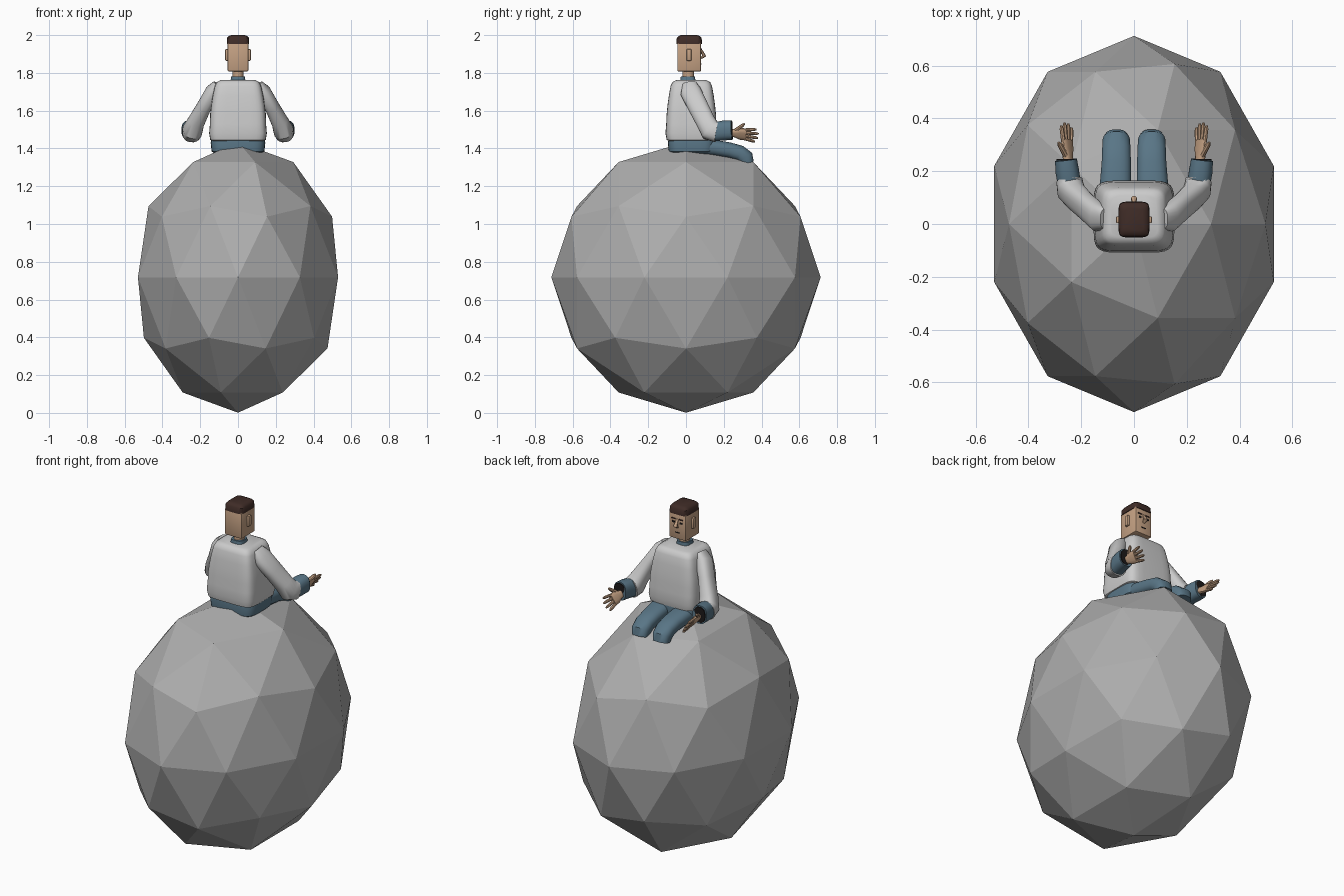
import bpy, bmesh, math
from mathutils import Vector

cube = bpy.data.objects.get("Cube")
if cube:
    bpy.data.objects.remove(cube, do_unlink=True)


def material(name, r, g, b):
    m = bpy.data.materials.new(name)
    m.use_nodes = True
    m.diffuse_color = (r, g, b, 1)
    bsdf = next(n for n in m.node_tree.nodes if n.type == 'BSDF_PRINCIPLED')
    bsdf.inputs["Base Color"].default_value = (r, g, b, 1)
    bsdf.inputs["Roughness"].default_value = 0.8
    return m


STONE = material("stone grey", 0.42, 0.42, 0.42)
JACKET = material("jacket light grey", 0.6, 0.6, 0.6)
DENIM = material("denim blue", 0.1, 0.18, 0.24)
SKIN = material("skin", 0.56, 0.36, 0.23)
HAIR = material("hair brown", 0.05, 0.025, 0.02)
DARK = material("dark", 0.012, 0.01, 0.01)


def finish(bm, name, mat, angle=40):
    bmesh.ops.recalc_face_normals(bm, faces=bm.faces)
    mesh = bpy.data.meshes.new(name)
    bm.to_mesh(mesh)
    bm.free()
    mesh.materials.append(mat)
    ob = bpy.data.objects.new(name, mesh)
    bpy.context.collection.objects.link(ob)
    if angle:
        bpy.ops.object.select_all(action='DESELECT')
        ob.select_set(True)
        bpy.context.view_layer.objects.active = ob
        bpy.ops.object.shade_smooth_by_angle(angle=math.radians(angle))
    return ob


def loft(name, mat, path, sizes, side=(1, 0, 0), square=1.0, count=20, angle=40):
    """Skin superellipse rings along a path; sizes are half widths along side and across it."""
    pts = [Vector(p) for p in path]
    bm = bmesh.new()
    rings = []
    for i, p in enumerate(pts):
        t = (pts[min(i + 1, len(pts) - 1)] - pts[max(i - 1, 0)]).normalized()
        u = Vector(side)
        u = (u - t * u.dot(t)).normalized()
        v = t.cross(u)
        ring = []
        for k in range(count):
            a = 2 * math.pi * (k + 0.5) / count
            c, s = math.cos(a), math.sin(a)
            c = math.copysign(abs(c) ** square, c)
            s = math.copysign(abs(s) ** square, s)
            ring.append(bm.verts.new(p + u * c * sizes[i][0] + v * s * sizes[i][1]))
        rings.append(ring)
    for a, b in zip(rings, rings[1:]):
        for k in range(count):
            n = (k + 1) % count
            bm.faces.new((a[k], a[n], b[n], b[k]))
    bm.faces.new(rings[0])
    bm.faces.new(rings[-1])
    return finish(bm, name, mat, angle)


def box(name, mat, centre, size, bevel=0.0, taper=1.0):
    bm = bmesh.new()
    bmesh.ops.create_cube(bm, size=1)
    for v in bm.verts:
        k = taper if v.co.z > 0 else 1
        v.co = Vector((v.co.x * size[0] * k, v.co.y * size[1] * k, v.co.z * size[2])) + Vector(centre)
    if bevel:
        bmesh.ops.bevel(bm, geom=bm.edges[:], offset=bevel, segments=2, affect='EDGES', profile=0.5)
    return finish(bm, name, mat)


# Boulder
bm = bmesh.new()
bmesh.ops.create_icosphere(bm, subdivisions=2, radius=1)
for v in bm.verts:
    v.co = Vector((v.co.x * 0.557, v.co.y * 0.713, v.co.z * 0.717 + 0.718))
finish(bm, "boulder", STONE, 0)

# Padded jacket body
levels = [(1.435, 0.125, 0.11), (1.445, 0.147, 0.13), (1.48, 0.153, 0.137), (1.53, 0.149, 0.133),
          (1.58, 0.148, 0.131), (1.63, 0.142, 0.126), (1.68, 0.134, 0.119), (1.73, 0.123, 0.11),
          (1.752, 0.112, 0.1), (1.762, 0.09, 0.08)]
loft("jacket_body", JACKET, [(0, 0.028, z) for z, _, _ in levels],
     [(x, y) for _, x, y in levels], square=0.35, count=32)

# Trousers: hips and bent legs
loft("hips", DENIM, [(0, 0.03, z) for z in (1.37, 1.385, 1.43, 1.465)],
     [(0.12, 0.105), (0.14, 0.122), (0.145, 0.126), (0.138, 0.12)], square=0.45, count=32)

# Collar, neck, head and hair
loft("collar", DENIM, [(0, 0.01, 1.745), (0, 0.01, 1.78)], [(0.042, 0.042), (0.036, 0.038)], square=0.6)
loft("neck", SKIN, [(0, 0.012, 1.76), (0, 0.012, 1.82)], [(0.029, 0.031)] * 2)
box("head", SKIN, (0, 0.017, 1.885), (0.11, 0.126, 0.155), 0.007)
loft("hair", HAIR, [(0, 0.017, z) for z in (1.953, 1.985, 1.995, 2.0)],
     [(0.059, 0.068), (0.058, 0.066), (0.05, 0.057), (0.036, 0.043)], square=0.35, count=28)
loft("nose", SKIN, [(0, 0.078, 1.925), (0, 0.086, 1.91), (0, 0.096, 1.89), (0, 0.08, 1.878)],
     [(0.006, 0.004), (0.008, 0.008), (0.012, 0.012), (0.009, 0.006)], count=8)
box("mouth", DARK, (0, 0.08, 1.846), (0.03, 0.005, 0.005))

for s, label in ((1, "left"), (-1, "right")):
    def at(x, y, z):
        return (s * x, y, z)

    # Facial details; the figure looks toward +y, so sides mirror in x
    box(label + "_eye", DARK, at(0.025, 0.08, 1.905), (0.018, 0.005, 0.01))
    box(label + "_brow", HAIR, at(0.025, 0.08, 1.925), (0.026, 0.008, 0.006))
    box(label + "_ear", SKIN, at(0.06, 0.016, 1.895), (0.016, 0.026, 0.062), 0.005)

    # Leg resting forward with the knee folding over the stone
    loft(label + "_leg", DENIM,
         [at(0.07, 0.02, 1.415), at(0.07, 0.15, 1.403), at(0.067, 0.23, 1.39), at(0.067, 0.285, 1.375),
          at(0.067, 0.315, 1.352), at(0.067, 0.322, 1.322)],
         [(0.062, 0.045), (0.06, 0.043), (0.056, 0.042), (0.054, 0.042), (0.052, 0.043), (0.046, 0.038)],
         square=0.8)

    # Sleeve bending at the elbow, then shirt cuff
    loft(label + "_sleeve", JACKET,
         [at(0.105, 0.02, 1.735), at(0.135, 0.025, 1.70), at(0.18, 0.065, 1.62), at(0.222, 0.105, 1.54),
          at(0.24, 0.13, 1.495), at(0.245, 0.165, 1.488)],
         [(0.03, 0.04), (0.038, 0.056), (0.038, 0.054), (0.045, 0.052), (0.052, 0.058), (0.05, 0.056)],
         square=0.8)
    loft(label + "_cuff", DENIM, [at(0.245, 0.15, 1.488), at(0.253, 0.2, 1.495), at(0.258, 0.243, 1.497)],
         [(0.044, 0.05), (0.045, 0.053), (0.042, 0.052)], square=0.8)
    loft(label + "_cuff_opening", DARK, [at(0.258, 0.24, 1.497), at(0.258, 0.246, 1.497)],
         [(0.036, 0.045)] * 2, square=0.8)

    # Open hand, palm turned up and inward
    width = Vector((s * 0.5, 0, 0.85)).normalized()
    wrist = Vector(at(0.25, 0.225, 1.485))
    reach = Vector((s * 0.04, 1, -0.12)).normalized()
    loft(label + "_palm", SKIN, [wrist, wrist + reach * 0.035, wrist + reach * 0.06, wrist + reach * 0.095],
         [(0.019, 0.016), (0.023, 0.015), (0.034, 0.014), (0.035, 0.011)], side=width, square=0.7, count=12)
    for i, length in enumerate((0.055, 0.07, 0.073, 0.062)):
        k = i - 1.5
        base = wrist + reach * 0.088 + width * k * 0.018
        aim = (reach + width * k * 0.13).normalized()
        tip = base + aim * length
        loft(f"{label}_finger_{i + 1}", SKIN, [base, base.lerp(tip, 0.8), tip],
             [(0.009, 0.009), (0.008, 0.008), (0.004, 0.004)], side=width, count=8)
    base = wrist + reach * 0.035 + width * 0.014
    tip = base + reach * 0.05 + width * 0.05
    loft(label + "_thumb", SKIN, [base, base.lerp(tip, 0.8), tip],
         [(0.012, 0.011), (0.01, 0.009), (0.005, 0.005)], side=width.cross(reach), count=8)
